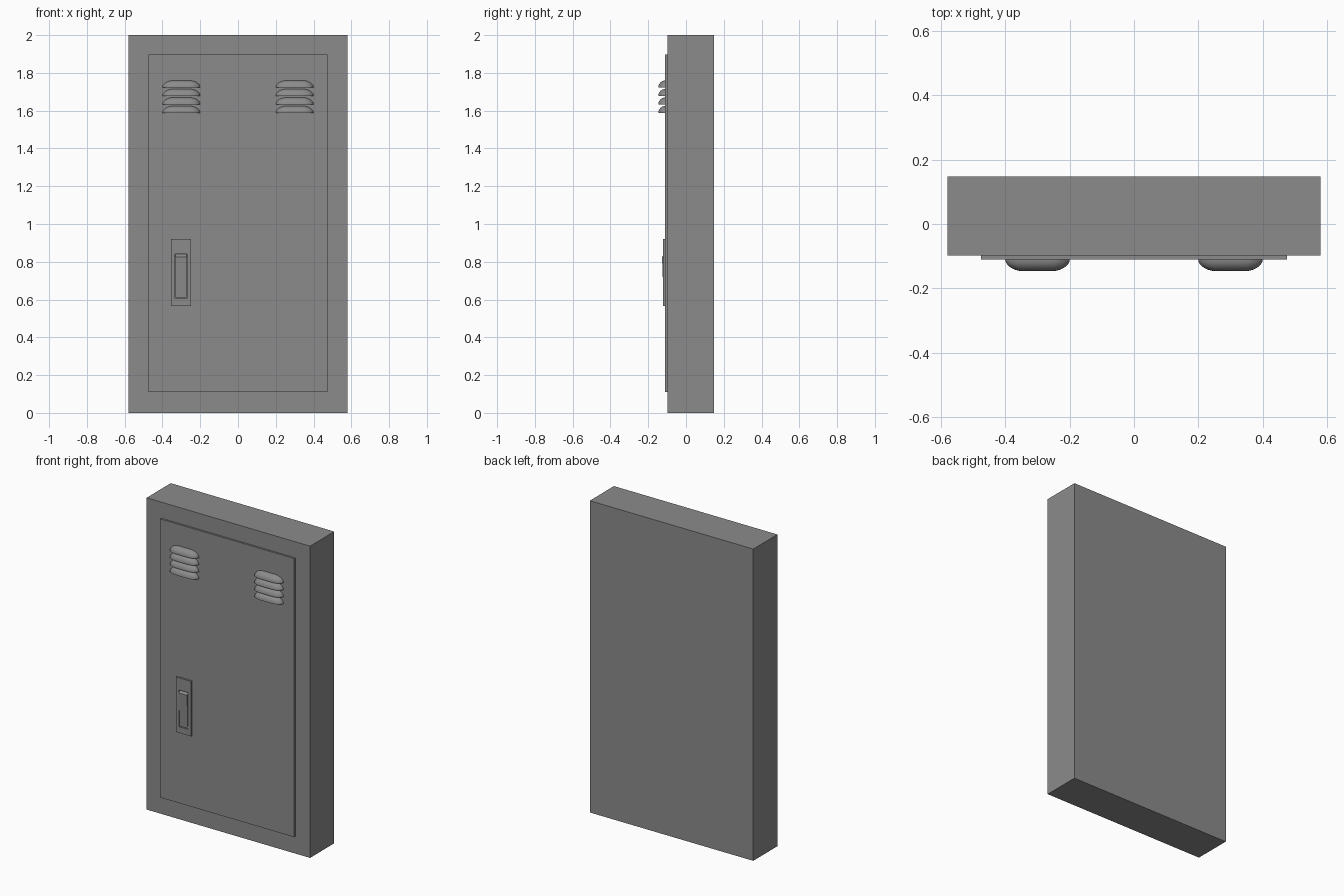
import bpy, bmesh, math
from mathutils import Matrix, Vector

cube = bpy.data.objects.get("Cube")
if cube:
    bpy.data.objects.remove(cube, do_unlink=True)

metal = bpy.data.materials.new("grey painted metal")
metal.use_nodes = True
GREY = (0.26, 0.26, 0.26, 1)
metal.diffuse_color = GREY
metal.node_tree.nodes["Principled BSDF"].inputs["Base Color"].default_value = GREY


def finish(name, bm):
    bmesh.ops.recalc_face_normals(bm, faces=bm.faces)
    mesh = bpy.data.meshes.new(name)
    bm.to_mesh(mesh)
    bm.free()
    mesh.materials.append(metal)
    obj = bpy.data.objects.new(name, mesh)
    bpy.context.collection.objects.link(obj)
    return obj


def box_mesh(x, y, z):
    """Box from (min, max) ranges on each axis."""
    bm = bmesh.new()
    bmesh.ops.create_cube(bm, size=1)
    for v in bm.verts:
        v.co = [r[0] if c < 0 else r[1] for c, r in zip(v.co, (x, y, z))]
    return bm


BODY_FRONT, DOOR_FRONT, PLATE_FRONT = -0.098, -0.11, -0.122

# Cabinet body and door panel
finish("cabinet_body", box_mesh((-0.58, 0.58), (BODY_FRONT, 0.147), (0, 2)))
finish("door", box_mesh((-0.475, 0.475), (DOOR_FRONT, BODY_FRONT), (0.11, 1.897)))

# Handle plate with a sunken pocket
bm = box_mesh((-0.355, -0.248), (PLATE_FRONT, DOOR_FRONT), (0.567, 0.92))
bm.normal_update()
front = min(bm.faces, key=lambda f: f.calc_center_median().y)
bmesh.ops.inset_individual(bm, faces=[front], thickness=0.02)
mid = front.calc_center_median()


def fit_pocket(face, depth):
    for v in face.verts:
        v.co = (-0.333 if v.co.x < mid.x else -0.271, depth,
                0.606 if v.co.z < mid.z else 0.842)


fit_pocket(front, PLATE_FRONT)
pocket = bmesh.ops.extrude_discrete_faces(bm, faces=[front])["faces"][0]
fit_pocket(pocket, DOOR_FRONT - 0.001)
finish("handle_plate", bm)

# Lever: side profile (y, z) swept across, with a sloping top
profile = [(-0.111, 0.61), (-0.119, 0.61), (-0.127, 0.826), (-0.111, 0.84)]
bm = bmesh.new()
face = bm.faces.new([bm.verts.new((-0.331, y, z)) for y, z in profile])
ext = bmesh.ops.extrude_face_region(bm, geom=[face])["geom"]
bmesh.ops.translate(bm, vec=(0.058, 0, 0),
                    verts=[e for e in ext if isinstance(e, bmesh.types.BMVert)])
finish("handle_lever", bm)


# Vent louvre: stretched dome, flat underneath and cut at the door
def louvre(name, x, z):
    bm = bmesh.new()
    bmesh.ops.create_uvsphere(bm, u_segments=24, v_segments=15, radius=1,
                              matrix=Matrix.Rotation(math.pi / 2, 4, "Y"))
    for v in bm.verts:
        side = math.copysign(0.04, v.co.x)
        v.co = (v.co.x * 0.06 + side, v.co.y * 0.037, v.co.z * 0.038)
    for normal in ((0, 0, -1), (0, 1, 0)):
        geom = bm.verts[:] + bm.edges[:] + bm.faces[:]
        cut = bmesh.ops.bisect_plane(bm, geom=geom, plane_co=(0, 0, 0),
                                     plane_no=normal, clear_outer=True)["geom_cut"]
        rim = [e for e in cut if isinstance(e, bmesh.types.BMEdge)]
        if normal[2]:
            bmesh.ops.holes_fill(bm, edges=rim, sides=0)
    bmesh.ops.translate(bm, verts=bm.verts, vec=Vector((x, DOOR_FRONT, z)))
    obj = finish(name, bm)
    bpy.ops.object.select_all(action="DESELECT")
    obj.select_set(True)
    bpy.context.view_layer.objects.active = obj
    bpy.ops.object.shade_smooth_by_angle(angle=math.radians(40))


for side, x in (("right", -0.3), ("left", 0.3)):
    for row in range(4):
        louvre(f"{side}_vent_louvre_{row + 1}", x, 1.722 - 0.045 * row)
